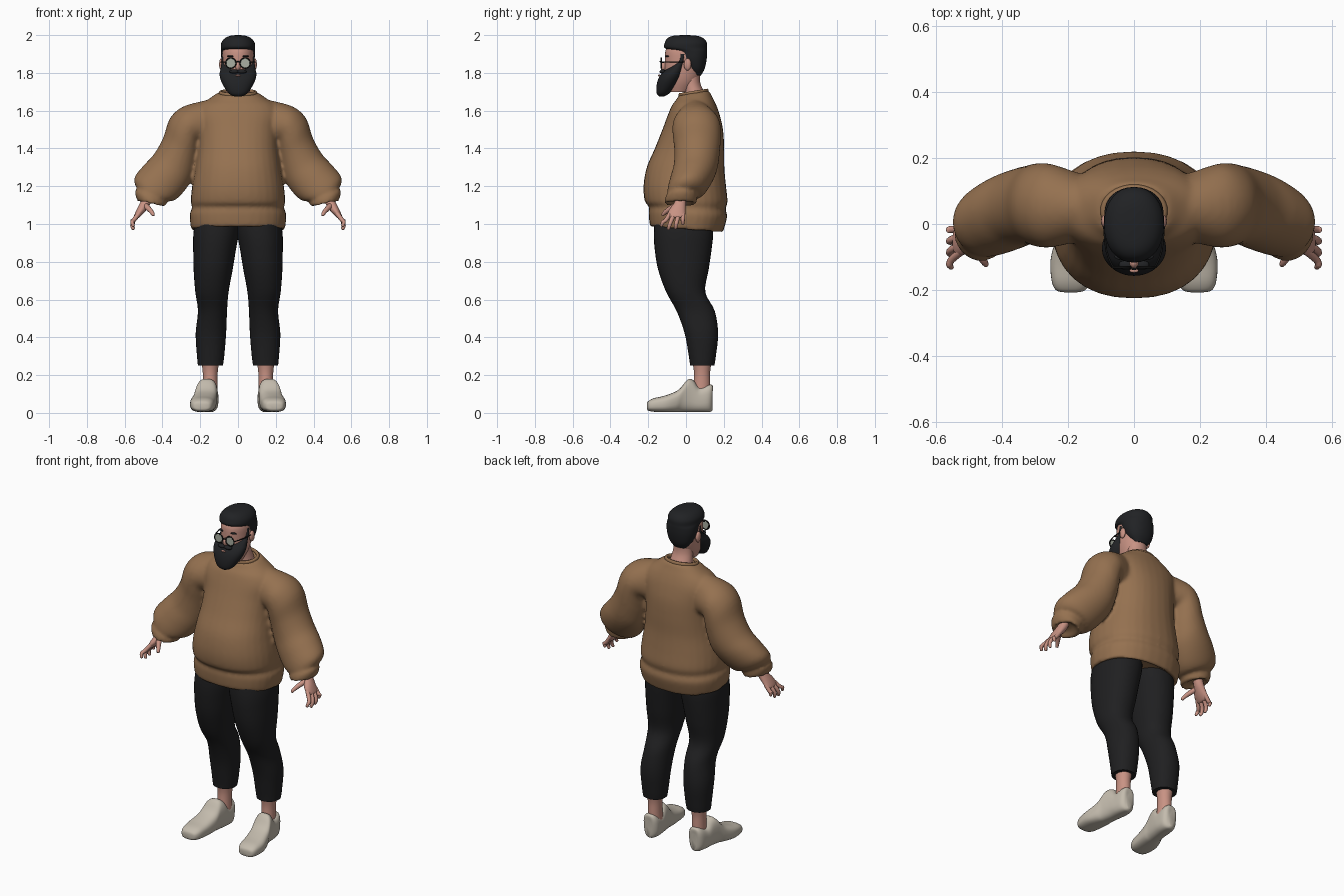
import bpy, bmesh, math
from mathutils import Vector, Matrix

if "Cube" in bpy.data.objects:
    bpy.data.objects.remove(bpy.data.objects["Cube"])


def material(name, r, g, b):
    m = bpy.data.materials.new(name)
    m.use_nodes = True
    m.diffuse_color = (r, g, b, 1)
    bsdf = m.node_tree.nodes["Principled BSDF"]
    bsdf.inputs["Base Color"].default_value = (r, g, b, 1)
    bsdf.inputs["Roughness"].default_value = 0.8
    return m


wool = material("brown wool", 0.30, 0.165, 0.08)
cloth = material("black cloth", 0.014, 0.014, 0.015)
hair_black = material("hair black", 0.015, 0.016, 0.018)
skin = material("skin", 0.58, 0.29, 0.23)
canvas = material("off white canvas", 0.55, 0.50, 0.42)
frame_black = material("frame black", 0.01, 0.01, 0.01)
lens_grey = material("lens grey", 0.40, 0.43, 0.36)


def zring(z, front, back, half, tilt=0, cx=0):
    """Level ring given by its front and back y and half width."""
    return (cx, (front + back) / 2, z, half, 0, 0, 0, (back - front) / 2, tilt)


def armring(ox, oz, ix, iz, front, back):
    """Ring given by its outer and inner edge and its y range."""
    return ((ox + ix) / 2, (front + back) / 2, (oz + iz) / 2,
            (ox - ix) / 2, 0, (oz - iz) / 2, 0, (back - front) / 2, 0)


def smooth_rings(rings, steps):
    """Catmull-Rom interpolation through the given rings."""
    out = []
    for i in range(len(rings) - 1):
        p = [Vector(rings[max(0, min(len(rings) - 1, i + k))]) for k in (-1, 0, 1, 2)]
        for s in range(steps):
            t = s / steps
            out.append(p[1] + ((p[2] - p[0]) * t
                       + (2 * p[0] - 5 * p[1] + 4 * p[2] - p[3]) * t ** 2
                       + (3 * p[1] - p[0] - 3 * p[2] + p[3]) * t ** 3) / 2)
    return out + [Vector(rings[-1])]


def loft(bm, rings, side=1, e=1.0, n=32, steps=4):
    rows = []
    for r in smooth_rings(rings, steps):
        row = []
        for k in range(n):
            a = math.tau * k / n
            c, s = [math.copysign(abs(f) ** e, f) for f in (math.cos(a), math.sin(a))]
            x, y, z = [r[j] + r[j + 3] * c + r[j + 6] * s for j in range(3)]
            row.append(bm.verts.new((x * side, y, max(z, 0))))
        rows.append(row)
    for a, b in zip(rows, rows[1:]):
        for k in range(n):
            j = (k + 1) % n
            bm.faces.new((a[k], a[j], b[j], b[k]))
    bm.faces.new(rows[0])
    bm.faces.new(rows[-1])


def tube(bm, points, radii, side=1, n=10):
    pts = [Vector(p) for p in points]
    whole = (pts[-1] - pts[0]).normalized()
    ref = Vector((1, 0, 0)) if abs(whole.y) > 0.7 else Vector((0, 1, 0))
    rings = []
    for i, p in enumerate(pts):
        d = (pts[min(i + 1, len(pts) - 1)] - pts[max(i - 1, 0)]).normalized()
        u = d.cross(ref).normalized()
        v = u.cross(d)
        rings.append((*p, *(u * radii[i]), *(v * radii[i])))
    loft(bm, rings, side, n=n, steps=3)


def ball(bm, center, size):
    bmesh.ops.create_uvsphere(bm, u_segments=20, v_segments=12, radius=1,
                              matrix=Matrix.Translation(center) @ Matrix.Diagonal((*size, 1)))


def finish(bm, name, mat):
    bmesh.ops.recalc_face_normals(bm, faces=bm.faces)
    me = bpy.data.meshes.new(name)
    bm.to_mesh(me)
    bm.free()
    me.materials.append(mat)
    ob = bpy.data.objects.new(name, me)
    bpy.context.collection.objects.link(ob)
    bpy.ops.object.select_all(action='DESELECT')
    ob.select_set(True)
    bpy.context.view_layer.objects.active = ob
    bpy.ops.object.shade_smooth_by_angle(angle=math.radians(50))
    return ob


# Sweater: torso and sleeves fused into one skin
bm = bmesh.new()
loft(bm, [zring(*r) for r in (
    (1.0, -.14, .15, .19, -.012), (.97, -.18, .19, .24, -.014), (.985, -.192, .20, .25, -.014),
    (1.05, -.198, .218, .256, -.01), (1.085, -.195, .21, .243, -.006), (1.12, -.218, .22, .25),
    (1.2, -.225, .212, .243), (1.3, -.208, .203, .225), (1.4, -.165, .202, .212),
    (1.5, -.125, .196, .212), (1.58, -.095, .178, .225), (1.63, -.073, .16, .20),
    (1.665, -.05, .14, .15, .006), (1.695, -.036, .118, .10, .012), (1.67, -.01, .09, .07, .012))],
    e=.88)
for side in (1, -1):
    loft(bm, [armring(*r) for r in (
        (.17, 1.655, .14, 1.40, -.05, .15), (.29, 1.622, .20, 1.43, -.07, .18),
        (.36, 1.56, .208, 1.38, -.07, .185), (.397, 1.455, .215, 1.33, -.062, .18),
        (.445, 1.37, .235, 1.255, -.065, .17), (.50, 1.31, .265, 1.20, -.08, .152),
        (.547, 1.25, .31, 1.145, -.095, .12), (.545, 1.205, .35, 1.12, -.10, .09),
        (.527, 1.185, .38, 1.125, -.098, .06), (.546, 1.175, .378, 1.105, -.11, .06),
        (.53, 1.12, .397, 1.092, -.11, .05), (.50, 1.14, .43, 1.12, -.08, .02))], side)
sweater = finish(bm, "sweater", wool)
mod = sweater.modifiers.new("Fuse", 'REMESH')
mod.mode = 'VOXEL'
mod.voxel_size = 0.01
mod.use_smooth_shade = True
mod = sweater.modifiers.new("Soften", 'SMOOTH')
mod.factor = 0.5
mod.iterations = 5

# Ribbed collar
bpy.ops.mesh.primitive_torus_add(major_radius=1, minor_radius=.11, major_segments=40,
                                 minor_segments=10, location=(0, .04, 1.693),
                                 rotation=(.16, 0, 0))
collar = bpy.context.object
collar.name = "collar"
collar.scale = (.092, .073, .11)
collar.data.materials.append(wool)
bpy.ops.object.shade_smooth()

# Trousers: inner and outer x, front and back y at each height
bm = bmesh.new()
for side in (1, -1):
    loft(bm, [zring(z, f, b, (o - i) / 2, 0, (o + i) / 2) for z, i, o, f, b in (
        (.25, .08, .212, .022, .15), (.3, .073, .217, .015, .158), (.42, .063, .224, -.007, .17),
        (.54, .058, .212, -.05, .152), (.64, .05, .226, -.105, .102), (.76, .028, .235, -.148, .12),
        (.87, .01, .237, -.166, .136), (.95, -.005, .236, -.17, .144),
        (1.02, -.01, .225, -.165, .14))], side, e=.92)
finish(bm, "trousers", cloth)

for side, word in ((1, "left"), (-1, "right")):
    # Ankle
    bm = bmesh.new()
    loft(bm, [zring(z, f, b, h, 0, .147) for z, f, b, h in (
        (.08, .03, .13, .04), (.16, .04, .128, .038), (.22, .042, .128, .04),
        (.29, .03, .14, .05))], side)
    finish(bm, word + "_ankle", skin)

    # Shoe: y, centre x, half width, height
    bm = bmesh.new()
    loft(bm, [(cx, y, h / 2 + lift, w, 0, 0, 0, lean, h / 2) for y, cx, w, h, lift, lean in (
        (-.207, .192, .02, .025, .022, 0), (-.20, .192, .045, .05, .012, 0),
        (-.17, .19, .06, .072, .006, 0), (-.11, .187, .066, .088, .004, 0),
        (-.05, .176, .062, .118, .004, .01), (-.01, .168, .056, .172, .004, .018),
        (.03, .16, .053, .168, .004, .01), (.07, .155, .051, .132, .004, 0),
        (.115, .152, .047, .145, .004, .006), (.135, .152, .034, .138, .006, .006),
        (.141, .152, .015, .10, .015, 0))], side, e=.72)
    finish(bm, word + "_shoe", canvas)

    # Hand with four fingers and a thumb
    bm = bmesh.new()
    loft(bm, [armring(*r) for r in (
        (.50, 1.16, .45, 1.14, -.055, .005), (.512, 1.125, .467, 1.10, -.062, .0),
        (.535, 1.08, .495, 1.062, -.092, -.003), (.55, 1.045, .522, 1.035, -.096, -.006),
        (.548, 1.035, .532, 1.032, -.08, -.02))], side, n=20)
    for i, tip in enumerate((.99, .973, .977, 1.0)):
        k = i - 1.5
        tube(bm, [(.525, -.05 + k * .023, 1.055), (.552, -.062 + k * .03, 1.02),
                  (.56, -.07 + k * .035, tip + .02), (.554, -.074 + k * .038, tip),
                  (.553, -.075 + k * .038, tip - .004)],
             (.012, .0115, .0105, .008, .003), side)
    tube(bm, [(.495, -.045, 1.10), (.472, -.085, 1.08), (.455, -.113, 1.06), (.448, -.124, 1.047),
              (.447, -.126, 1.044)], (.016, .014, .011, .008, .003), side)
    finish(bm, word + "_hand", skin)

# Head, neck, ears, nose
bm = bmesh.new()
loft(bm, [zring(*r) for r in (
    (1.70, -.09, .02, .045), (1.75, -.106, .06, .066), (1.80, -.112, .08, .077),
    (1.86, -.112, .09, .081), (1.92, -.108, .098, .081), (1.96, -.08, .08, .06))])
loft(bm, [zring(*r) for r in (
    (1.63, -.02, .11, .075), (1.69, -.012, .10, .066), (1.75, -.02, .075, .058),
    (1.83, -.03, .075, .055))])
for side in (1, -1):
    ball(bm, (side * .088, .008, 1.845), (.012, .02, .032))
ball(bm, (0, -.118, 1.835), (.014, .018, .024))
finish(bm, "head", skin)

# Hair
bm = bmesh.new()
loft(bm, [zring(*r) for r in (
    (1.785, .04, .078, .04), (1.82, .0, .098, .07), (1.87, -.035, .109, .087),
    (1.912, -.06, .112, .09), (1.932, -.113, .112, .091), (1.96, -.112, .11, .088),
    (1.983, -.098, .093, .07), (1.996, -.07, .06, .042), (2.0, -.02, .01, .01))], e=.93)
finish(bm, "hair", hair_black)

# Beard with sideburns and moustache
bm = bmesh.new()
loft(bm, [zring(*r) for r in (
    (1.674, -.14, -.118, .015), (1.69, -.155, -.09, .048), (1.73, -.156, -.052, .076),
    (1.77, -.146, -.025, .094), (1.80, -.127, -.012, .097), (1.822, -.10, -.005, .092),
    (1.86, -.05, .0, .087), (1.90, -.045, .01, .086))], e=.92)
for side in (1, -1):
    ball(bm, (side * .02, -.124, 1.807), (.026, .016, .011))
finish(bm, "beard", hair_black)

# Eyebrows
bm = bmesh.new()
for side in (1, -1):
    ball(bm, (side * .037, -.099, 1.888), (.022, .01, .005))
finish(bm, "eyebrows", hair_black)

# Lower lip
bm = bmesh.new()
ball(bm, (0, -.141, 1.786), (.014, .007, .005))
finish(bm, "lip", skin)

# Spectacles: rims, bridge, side arms and lenses
bm = bmesh.new()
for side in (1, -1):
    tube(bm, [(.064, -.13, 1.856), (.084, -.08, 1.858), (.092, .01, 1.858)], (.003,) * 3, side)
tube(bm, [(-.012, -.133, 1.856), (0, -.137, 1.86), (.012, -.133, 1.856)], (.003,) * 3)
finish(bm, "spectacle_frame", frame_black)
upright = Matrix.Rotation(math.pi / 2, 4, 'X')
for side, word in ((1, "left"), (-1, "right")):
    spot = (side * .038, -.131, 1.852)
    bpy.ops.mesh.primitive_torus_add(major_radius=.027, minor_radius=.0035, major_segments=28,
                                     minor_segments=8, location=spot,
                                     rotation=(math.pi / 2, 0, 0))
    rim = bpy.context.object
    rim.name = word + "_rim"
    rim.data.materials.append(frame_black)
    bpy.ops.object.shade_smooth()
    bm = bmesh.new()
    bmesh.ops.create_cone(bm, cap_ends=True, segments=28, radius1=.026, radius2=.026, depth=.002,
                          matrix=Matrix.Translation(spot) @ upright)
    finish(bm, word + "_lens", lens_grey)
